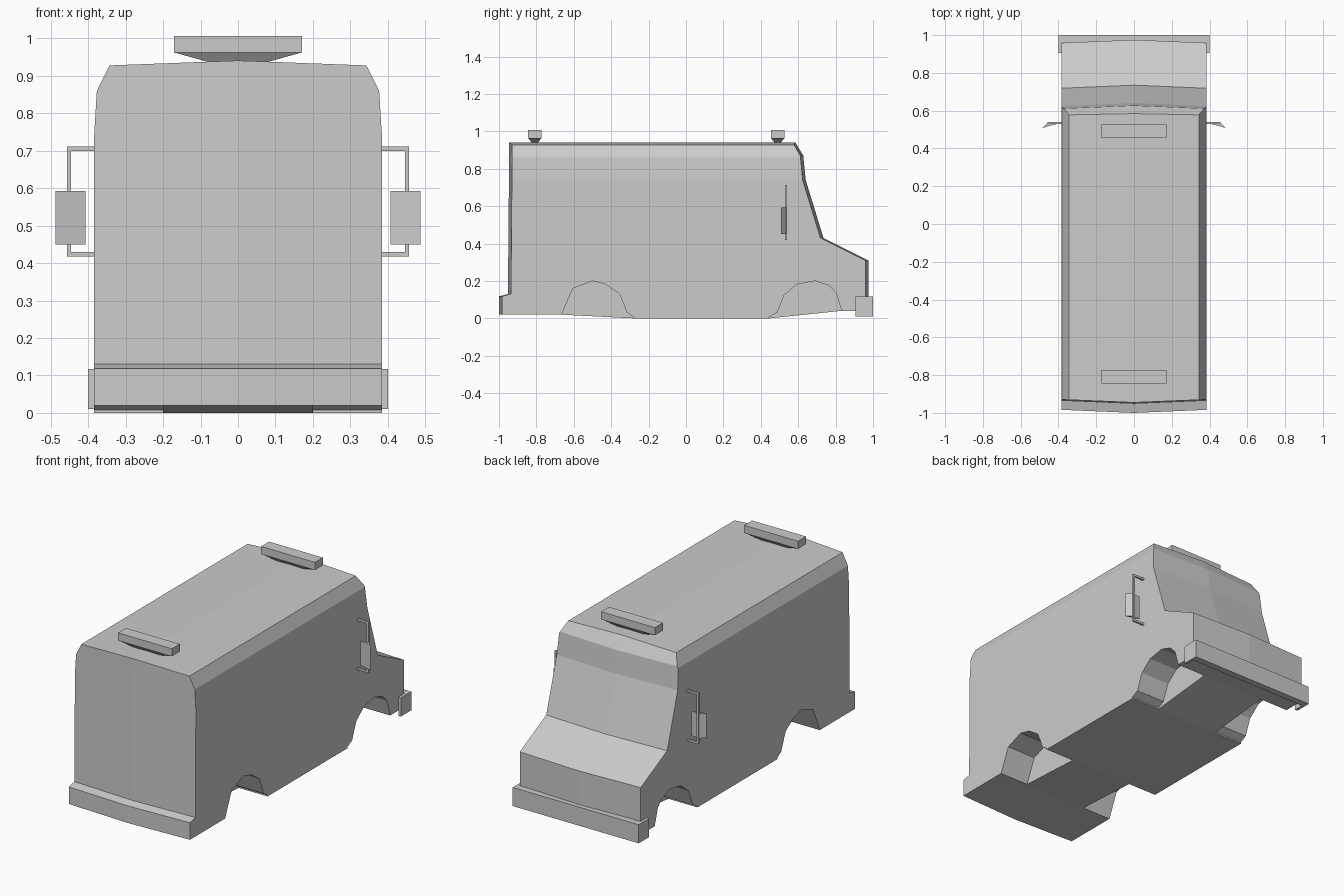
import bpy, bmesh

if "Cube" in bpy.data.objects:
    bpy.data.objects.remove(bpy.data.objects["Cube"])


def loft(name, rings):
    """Solid from a list of matching closed rings, capped at both ends."""
    bm = bmesh.new()
    vs = [[bm.verts.new(p) for p in r] for r in rings]
    n = len(rings[0])
    for a, b in zip(vs, vs[1:]):
        for i in range(n):
            j = (i + 1) % n
            bm.faces.new((a[i], a[j], b[j], b[i]))
    bm.faces.new(vs[0])
    bm.faces.new(vs[-1])
    bmesh.ops.recalc_face_normals(bm, faces=bm.faces)
    me = bpy.data.meshes.new(name)
    bm.to_mesh(me)
    bm.free()
    ob = bpy.data.objects.new(name, me)
    bpy.context.collection.objects.link(ob)
    return ob


def prism_x(name, pts, x0, x1):
    return loft(name, [[(x, y, z) for y, z in pts] for x in (x0, x1)])


def prism_z(name, pts, z0, z1):
    return loft(name, [[(x, y, z) for x, y in pts] for z in (z0, z1)])


def rect(x0, x1, y0, y1):
    return [(x0, y0), (x1, y0), (x1, y1), (x0, y1)]


def boolean(ob, cutter, op):
    mod = ob.modifiers.new("cut", 'BOOLEAN')
    mod.operation, mod.object, mod.solver = op, cutter, 'EXACT'
    bpy.context.view_layer.update()
    dg = bpy.context.evaluated_depsgraph_get()
    me = bpy.data.meshes.new_from_object(ob.evaluated_get(dg))
    ob.modifiers.clear()
    ob.data = me
    bpy.data.objects.remove(cutter)


# Van body: side profile, bowed slightly at both ends across the width
profile = [(-1.0, .02), (-.67, .02), (-.28, 0), (.445, 0), (.83, .04), (.975, .04),
           (.975, .31), (.735, .43), (.64, .74), (.627, .87), (.573, .96),
           (-.945, .96), (-.952, .13), (-1.0, .118)]


def bowed(x):
    ring = []
    for y, z in profile:
        bow = abs(x) * .042 if (z > .1 or abs(y) > .9) else 0
        ring.append((x, y - bow if y > 0 else y + bow, z))
    return ring


body = loft("van_body", [bowed(x) for x in (-.5, 0, .5)])

# Trim to the front cross-section with cambered roof and sloped shoulders
half = [(.384, -.1), (.384, .745), (.377, .86), (.343, .928)]
section = half + [(0, .941)] + [(-x, z) for x, z in reversed(half)]
trim = loft("trim", [[(x, y, z) for x, z in section] for y in (-1.2, 1.2)])
boolean(body, trim, 'INTERSECT')

# Wheel wells
rear_arch = [(-.665, -.1), (-.665, .02), (-.605, .16), (-.5, .2), (-.43, .182),
             (-.355, .13), (-.315, .03), (-.28, .008), (-.28, -.1)]
front_arch = [(.445, -.1), (.445, .008), (.487, .03), (.525, .125), (.595, .182),
              (.69, .2), (.765, .175), (.803, .135), (.832, .04), (.832, -.1)]
for arch in (rear_arch, front_arch):
    for s in (-1, 1):
        boolean(body, prism_x("well", arch, s * .2, s * .5), 'DIFFERENCE')

# Wrap-around bumper at the nose
u = [(-.4, .905), (-.384, .905), (-.384, .962), (.384, .962),
     (.384, .905), (.4, .905), (.4, 1.0), (-.4, 1.0)]
prism_z("nose_bumper", u, .01, .117)

# Roof light bars on tapered bases
for name, y in (("rear", -.808), ("front", .49)):
    prism_z(name + "_roof_light", rect(-.171, .171, y - .036, y + .036), .962, 1.006)
    loft(name + "_roof_light_base", [
        [(a, b, .962) for a, b in rect(-.168, .168, y - .034, y + .034)],
        [(a, b, .936) for a, b in rect(-.075, .075, y - .014, y + .014)]])

# Mirrors with bracket frames
for s, side in ((-1, "left"), (1, "right")):
    bars = {"upper": (.38, .457, .7, .712), "lower": (.38, .457, .418, .43),
            "post": (.446, .457, .43, .7)}
    for part, (x0, x1, z0, z1) in bars.items():
        prism_z(f"{side}_mirror_{part}_bar", rect(s * x0, s * x1, .53, .541), z0, z1)
    tri = [(.407, .53), (.487, .508), (.458, .534)]
    prism_z(f"{side}_mirror", [(s * x, y) for x, y in tri], .45, .592)
